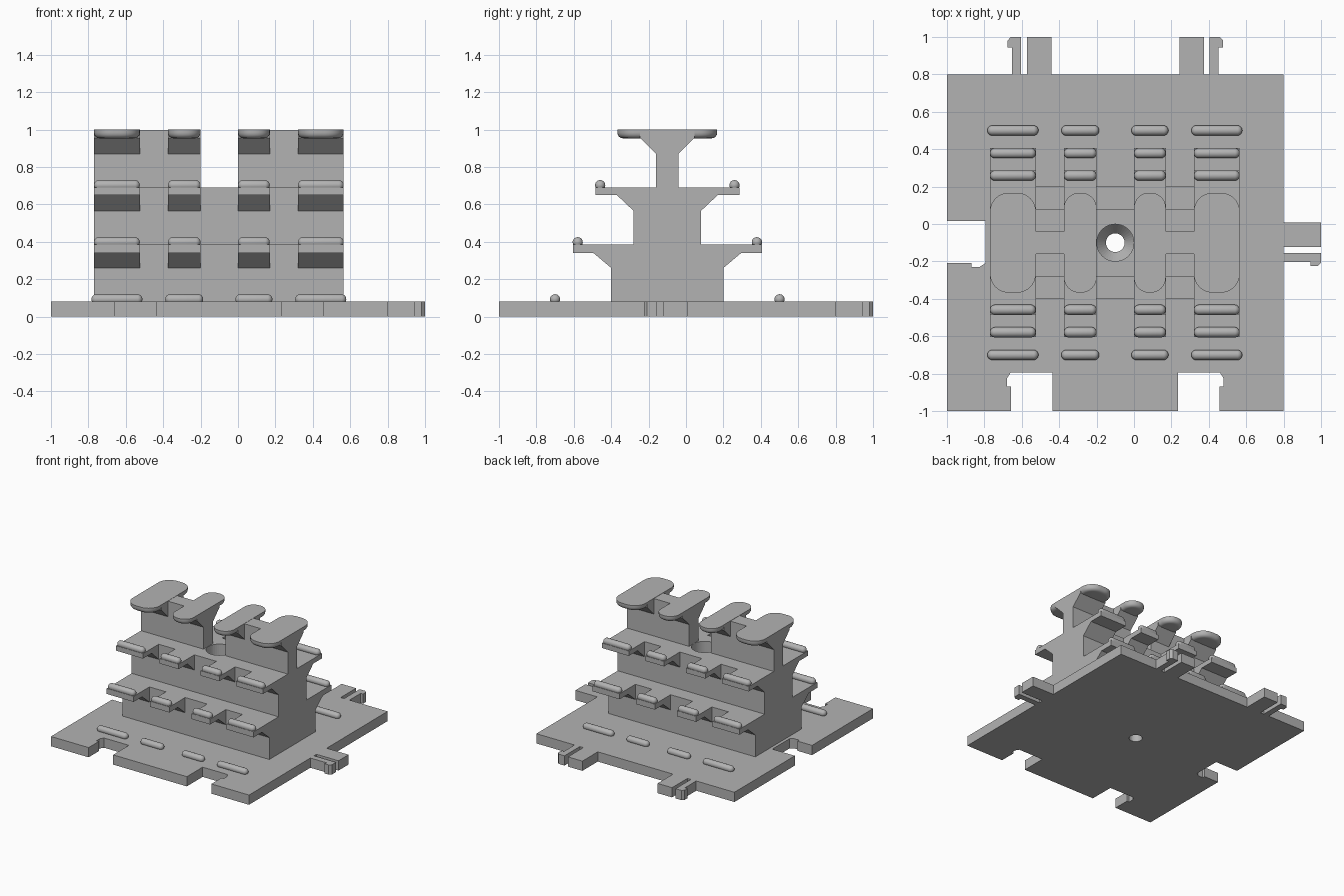
import bpy, bmesh, math
from mathutils import Matrix, Vector

if "Cube" in bpy.data.objects:
    bpy.data.objects.remove(bpy.data.objects["Cube"])

grey = bpy.data.materials.new("light_grey")
grey.use_nodes = True
grey.diffuse_color = (0.45, 0.45, 0.45, 1)
grey.node_tree.nodes["Principled BSDF"].inputs["Base Color"].default_value = (0.45, 0.45, 0.45, 1)

MID = -0.1                                  # centre of the tower in x and y
BASE_TOP = 0.08
COLUMNS = [(-0.77, -0.525), (-0.375, -0.2), (0, 0.17), (0.32, 0.565)]


def finish(name, bm, smooth=False):
    bmesh.ops.recalc_face_normals(bm, faces=bm.faces)
    mesh = bpy.data.meshes.new(name)
    bm.to_mesh(mesh)
    bm.free()
    mesh.materials.append(grey)
    obj = bpy.data.objects.new(name, mesh)
    bpy.context.collection.objects.link(obj)
    if smooth:
        bpy.ops.object.select_all(action='DESELECT')
        obj.select_set(True)
        bpy.context.view_layer.objects.active = obj
        bpy.ops.object.shade_smooth_by_angle(angle=math.radians(35))
    return obj


def prism(points, step):
    """Extrude a closed loop of 3D points along a vector."""
    bm = bmesh.new()
    face = bm.faces.new([bm.verts.new(p) for p in points])
    new = bmesh.ops.extrude_face_region(bm, geom=[face])["geom"]
    bmesh.ops.translate(bm, vec=step, verts=[v for v in new if isinstance(v, bmesh.types.BMVert)])
    return bm


def flat(points, z0, z1):
    return prism([(x, y, z0) for x, y in points], (0, 0, z1 - z0))


def slice_x(name, half, x0, x1):
    """Symmetric cross-section, given as half-widths and heights, run along x."""
    loop = [(MID + h, z) for h, z in half] + [(MID - h, z) for h, z in reversed(half)]
    return finish(name, prism([(x0, y, z) for y, z in loop], (x1 - x0, 0, 0)))


def cut(obj, cutter):
    mod = obj.modifiers.new("cut", 'BOOLEAN')
    mod.operation = 'DIFFERENCE'
    mod.solver = 'EXACT'
    mod.object = cutter
    cutter.hide_render = True
    cutter.hide_set(True)


# Base plate with snap tabs on two sides and matching sockets opposite
base = finish("base_plate", flat([(-1, -1), (0.8, -1), (0.8, 0.8), (-1, 0.8)], 0, BASE_TOP))
BAR = [(-0.01, -0.108), (0.2, -0.108), (0.2, 0.023), (-0.01, 0.023)]
HOOK = [(-0.01, 0.055), (0.2, 0.055), (0.2, 0.108), (0.182, 0.125),
        (0.145, 0.125), (0.145, 0.103), (-0.01, 0.103)]
SOCKET = [(-0.05, -0.115), (0.205, -0.115), (0.205, 0.11), (0.175, 0.129),
          (0.132, 0.129), (0.132, 0.108), (-0.05, 0.108)]
joints = [("back_right", (-0.55, 0.8), (0, 1), (-1, 0)),
          ("back_left", (0.35, 0.8), (0, 1), (1, 0)),
          ("side", (0.8, MID), (1, 0), (0, -1))]
for label, origin, out, across in joints:
    origin, out, across = Vector(origin), Vector(out), Vector(across)

    def place(shape, shift=0):
        return [origin + out * (u + shift) + across * v for u, v in shape]

    finish(label + "_tab_bar", flat(place(BAR), 0, BASE_TOP))
    finish(label + "_tab_hook", flat(place(HOOK), 0, BASE_TOP))
    cut(base, finish(label + "_socket_cutter", flat(place(SOCKET, -1.8), -0.1, 0.2)))

# Tower: stepped wall in the gaps, wall with braced shelves in the columns
STEPS = [(0.3, BASE_TOP), (0.3, 0.385), (0.18, 0.385), (0.18, 0.69)]
WALL = STEPS + [(0.06, 0.69), (0.06, 0.998)]
TREE = [(0.3, BASE_TOP), (0.3, 0.26), (0.395, 0.34), (0.505, 0.34), (0.505, 0.385),
        (0.18, 0.385), (0.18, 0.565), (0.27, 0.65), (0.385, 0.65), (0.385, 0.69),
        (0.06, 0.69), (0.06, 0.87), (0.145, 0.955), (0.145, 0.997)]
for i, (x0, x1) in enumerate(COLUMNS):
    slice_x(f"shelf_column_{i + 1}", TREE, x0, x1)
slice_x("right_wall", WALL, COLUMNS[0][1], COLUMNS[1][0])
slice_x("left_wall", WALL, COLUMNS[2][1], COLUMNS[3][0])
centre = slice_x("centre_block", STEPS, COLUMNS[1][1], COLUMNS[2][0])

# Screw hole: wide bore, conical seat, narrow through hole
bm = bmesh.new()
path = [(0, -0.1), (0.05, -0.1), (0.05, 0.12), (0.099, 0.18), (0.099, 0.8), (0, 0.8)]
verts = [bm.verts.new((MID + r, MID, z)) for r, z in path]
edges = [bm.edges.new(pair) for pair in zip(verts, verts[1:])]
bmesh.ops.spin(bm, geom=verts + edges, cent=(MID, MID, 0), axis=(0, 0, 1),
               angle=math.tau, steps=40)
bmesh.ops.remove_doubles(bm, verts=bm.verts, dist=0.0005)
drill = finish("screw_hole_cutter", bm)
cut(base, drill)
cut(centre, drill)


# Rounded top plates, softened along the lower rim
def rounded_rect(x0, x1, y0, y1, r, n=8):
    corners = [(x1 - r, y1 - r), (x0 + r, y1 - r), (x0 + r, y0 + r), (x1 - r, y0 + r)]
    return [(cx + r * math.cos(a), cy + r * math.sin(a))
            for q, (cx, cy) in enumerate(corners)
            for a in [(q + k / n) * math.pi / 2 for k in range(n + 1)]]


for i, (x0, x1) in enumerate(COLUMNS):
    r = min(0.1, (x1 - x0) / 2 - 0.005)
    bm = flat(rounded_rect(x0, x1, MID - 0.267, MID + 0.267, r), 0.953, 1)
    rim = [e for e in bm.edges if all(v.co.z < 0.96 for v in e.verts)]
    bmesh.ops.bevel(bm, geom=rim, offset=0.03, segments=4, profile=0.5, affect='EDGES')
    finish(f"top_plate_{i + 1}", bm, smooth=True)


# Retaining ridges: capsules half sunk into the base and the shelf edges
def ridge(name, x0, x1, y, z, r=0.0275):
    bm = bmesh.new()
    bmesh.ops.create_uvsphere(bm, u_segments=20, v_segments=15, radius=r,
                              matrix=Matrix.Rotation(math.pi / 2, 4, 'Y'))
    reach = (x1 - x0) / 2 - r
    for v in bm.verts:
        v.co.x += math.copysign(reach, v.co.x)
    bmesh.ops.translate(bm, vec=((x0 + x1) / 2, y, z), verts=bm.verts)
    finish(name, bm, smooth=True)


for level, (h, z, extra) in enumerate([(0.6, BASE_TOP, 0.014), (0.479, 0.385, 0), (0.359, 0.69, 0)]):
    for side, label in ((-1, "front"), (1, "back")):
        for i, (x0, x1) in enumerate(COLUMNS):
            ridge(f"{label}_ridge_{level + 1}_{i + 1}", x0 - extra, x1 + extra,
                  MID + side * h, z + 0.0125)
